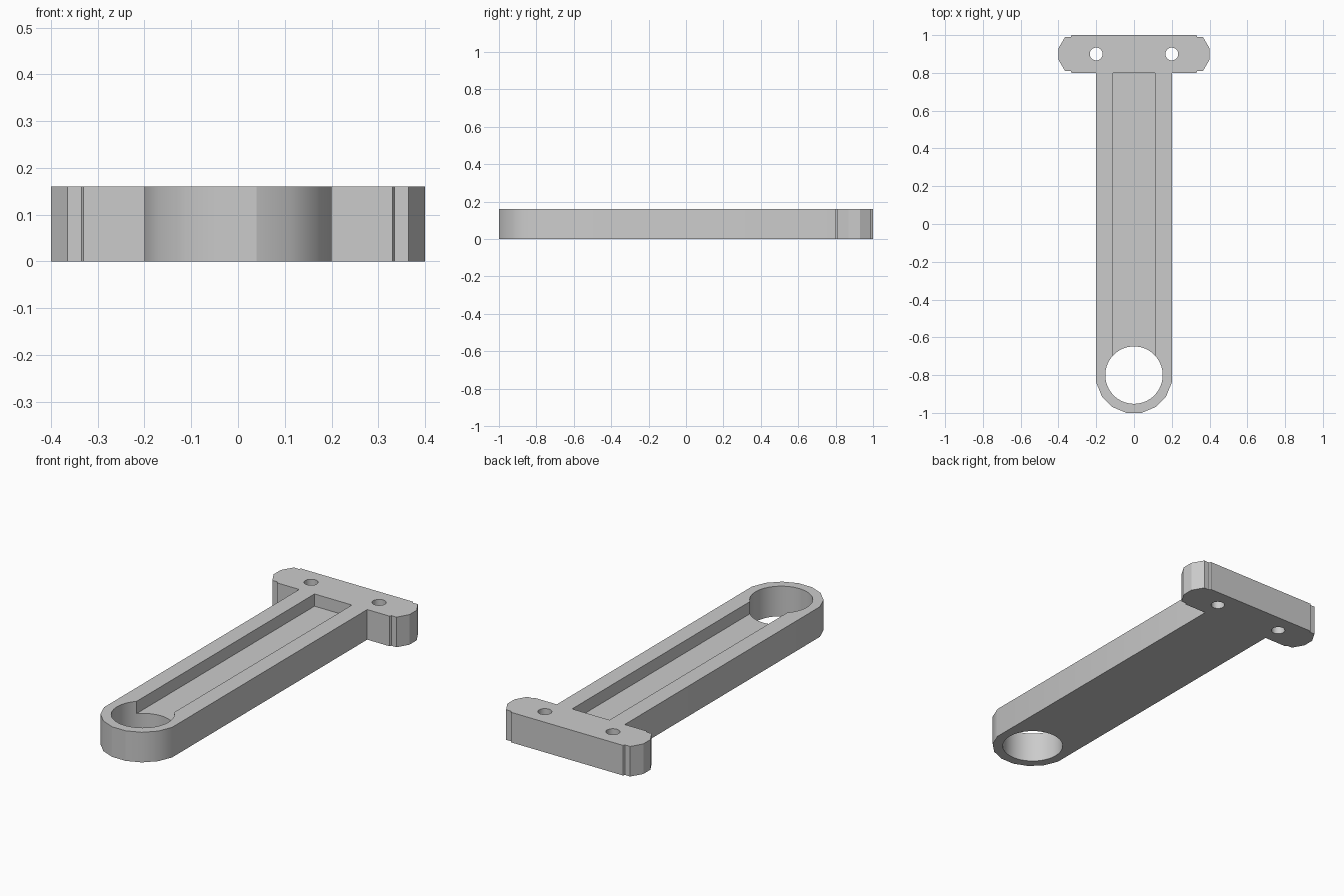
import bpy, bmesh
from math import cos, sin, pi, radians

HEIGHT = 0.16
FLOOR = 0.095
HOLE_Y = -0.8

if "Cube" in bpy.data.objects:
    bpy.data.objects.remove(bpy.data.objects["Cube"], do_unlink=True)

grey = bpy.data.materials.new("light_grey")
grey.use_nodes = True
colour = (0.6, 0.6, 0.6, 1)
grey.diffuse_color = colour
grey.node_tree.nodes["Principled BSDF"].inputs["Base Color"].default_value = colour


def prism(name, outline, z0, z1):
    """Extrude a flat outline from z0 to z1."""
    bm = bmesh.new()
    face = bm.faces.new([bm.verts.new((x, y, z0)) for x, y in outline])
    grown = bmesh.ops.extrude_face_region(bm, geom=[face])
    for v in grown["geom"]:
        if isinstance(v, bmesh.types.BMVert):
            v.co.z = z1
    bmesh.ops.recalc_face_normals(bm, faces=bm.faces)
    mesh = bpy.data.meshes.new(name)
    bm.to_mesh(mesh)
    bm.free()
    mesh.materials.append(grey)
    obj = bpy.data.objects.new(name, mesh)
    bpy.context.scene.collection.objects.link(obj)
    return obj


def circle(x, y, r, n):
    return [(x + r * cos(2 * pi * i / n), y + r * sin(2 * pi * i / n)) for i in range(n)]


# Right half of the outline: faceted round end, straight arm, stepped head
radius = 0.2 / cos(pi / 16)
half = []
for i in range(4):
    a = -pi / 2 + (i + 0.5) * pi / 8
    half.append((radius * cos(a), HOLE_Y + radius * sin(a)))
half += [(0.2, 0.8), (0.33, 0.8), (0.335, 0.81), (0.365, 0.81), (0.4, 0.87),
         (0.4, 0.93), (0.365, 0.99), (0.335, 0.99), (0.33, 1.0)]
outline = half + [(-x, y) for x, y in reversed(half)]
bracket = prism("t_bracket", outline, 0, HEIGHT)

# Cutters: channel, large eye, two screw holes
slot = [(-0.11, HOLE_Y), (0.11, HOLE_Y), (0.11, 0.8), (-0.11, 0.8)]
cutters = [prism("channel_cutter", slot, FLOOR, HEIGHT + 0.1),
           prism("eye_cutter", circle(0, HOLE_Y, 0.152, 64), -0.1, HEIGHT + 0.2)]
for side, x in (("left", 0.2), ("right", -0.2)):
    cutters.append(prism(side + "_screw_hole_cutter", circle(x, 0.9, 0.034, 32),
                         -0.1, HEIGHT + 0.1))
for cutter in cutters:
    cutter.hide_render = True
    mod = bracket.modifiers.new(cutter.name, "BOOLEAN")
    mod.operation = "DIFFERENCE"
    mod.solver = "EXACT"
    mod.object = cutter

# Bake the cuts, then remove the cutters
bpy.context.view_layer.update()
graph = bpy.context.evaluated_depsgraph_get()
mesh = bpy.data.meshes.new_from_object(bracket.evaluated_get(graph))
bracket.modifiers.clear()
bracket.data = mesh
for cutter in cutters:
    bpy.data.objects.remove(cutter, do_unlink=True)

# Smooth the round walls, keep the flat front facet crisp
mesh.shade_smooth()
mesh.set_sharp_from_angle(angle=radians(28))
bm = bmesh.new()
bm.from_mesh(mesh)
for e in bm.edges:
    if all(v.co.y < -0.99 for v in e.verts):
        e.smooth = False
bm.to_mesh(mesh)
bm.free()
